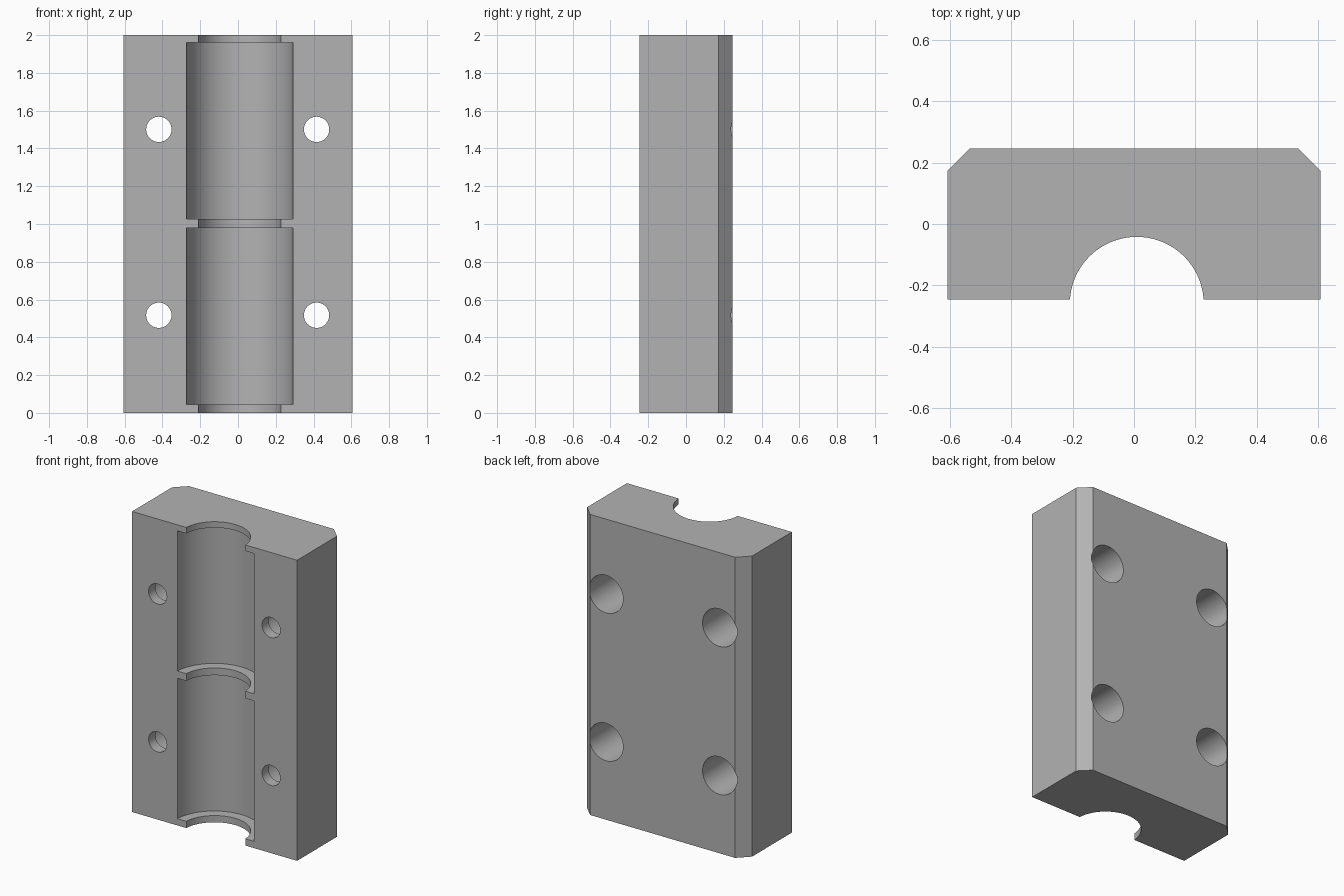
import bpy, bmesh, math
from mathutils import Matrix

cube = bpy.data.objects.get("Cube")
if cube:
    bpy.data.objects.remove(cube, do_unlink=True)

HALF_W, HALF_D, HEIGHT, CHAMFER = 0.607, 0.246, 2.0, 0.073
BORE_X, BORE_Y, BORE_R, POCKET_R = 0.009, -0.26, 0.218, 0.283
HOLE_R, COUNTERBORE_R, WEB = 0.067, 0.125, 0.07

grey = bpy.data.materials.new("plain grey")
grey.use_nodes = True
colour = (0.45, 0.45, 0.45, 1)
grey.diffuse_color = colour
grey.node_tree.nodes["Principled BSDF"].inputs["Base Color"].default_value = colour


def make_object(name, bm):
    bmesh.ops.recalc_face_normals(bm, faces=bm.faces)
    mesh = bpy.data.meshes.new(name)
    bm.to_mesh(mesh)
    bm.free()
    mesh.materials.append(grey)
    obj = bpy.data.objects.new(name, mesh)
    bpy.context.collection.objects.link(obj)
    return obj


def stepped_cylinder(name, profile, matrix, sides):
    """Closed turned solid from (radius, height) pairs along local z."""
    bm = bmesh.new()
    rings = []
    for r, z in profile:
        angles = [2 * math.pi * i / sides for i in range(sides)]
        rings.append([bm.verts.new((r * math.cos(a), r * math.sin(a), z)) for a in angles])
    for low, high in zip(rings, rings[1:]):
        for i in range(sides):
            j = (i + 1) % sides
            bm.faces.new((low[i], low[j], high[j], high[i]))
    bm.faces.new(rings[0][::-1])
    bm.faces.new(rings[-1])
    bm.transform(matrix)
    return make_object(name, bm)


# Block with both rear vertical edges chamfered
bm = bmesh.new()
half = [(HALF_W, -HALF_D), (HALF_W, HALF_D - CHAMFER), (HALF_W - CHAMFER, HALF_D)]
outline = half + [(-x, y) for x, y in reversed(half)]
base = bm.faces.new([bm.verts.new((x, y, 0)) for x, y in outline])
top = bmesh.ops.extrude_face_region(bm, geom=[base])["geom"]
bmesh.ops.translate(bm, verts=[v for v in top if isinstance(v, bmesh.types.BMVert)],
                    vec=(0, 0, HEIGHT))
block = make_object("clamp_block", bm)

# Front channel: narrow bore with two wider pockets
profile = [(BORE_R, -0.1)]
for low, high in ((0.045, 0.979), (1.027, 1.96)):
    profile += [(BORE_R, low), (POCKET_R, low), (POCKET_R, high), (BORE_R, high)]
profile.append((BORE_R, HEIGHT + 0.1))
cutters = [stepped_cylinder("channel_cutter", profile,
                            Matrix.Translation((BORE_X, BORE_Y, 0)), 128)]

# Four screw holes, counterbored from the back
to_back = Matrix.Rotation(-math.pi / 2, 4, "X")
step = -HALF_D + WEB
hole = [(HOLE_R, -0.4), (HOLE_R, step), (COUNTERBORE_R, step), (COUNTERBORE_R, 0.4)]
for x in (-0.419, 0.416):
    for z in (0.517, 1.501):
        cutters.append(stepped_cylinder("screw_hole_cutter", hole,
                                        Matrix.Translation((x, 0, z)) @ to_back, 64))

# Cut everything, then remove the cutters
for cutter in cutters:
    cutter.hide_render = True
    mod = block.modifiers.new("cut", "BOOLEAN")
    mod.operation, mod.solver, mod.object = "DIFFERENCE", "EXACT", cutter
bpy.context.view_layer.update()
evaluated = block.evaluated_get(bpy.context.evaluated_depsgraph_get())
result = bpy.data.meshes.new_from_object(evaluated)
block.modifiers.clear()
block.data = result
for cutter in cutters:
    bpy.data.objects.remove(cutter, do_unlink=True)

bpy.ops.object.select_all(action="DESELECT")
block.select_set(True)
bpy.context.view_layer.objects.active = block
bpy.ops.object.shade_smooth_by_angle(angle=math.radians(30))
